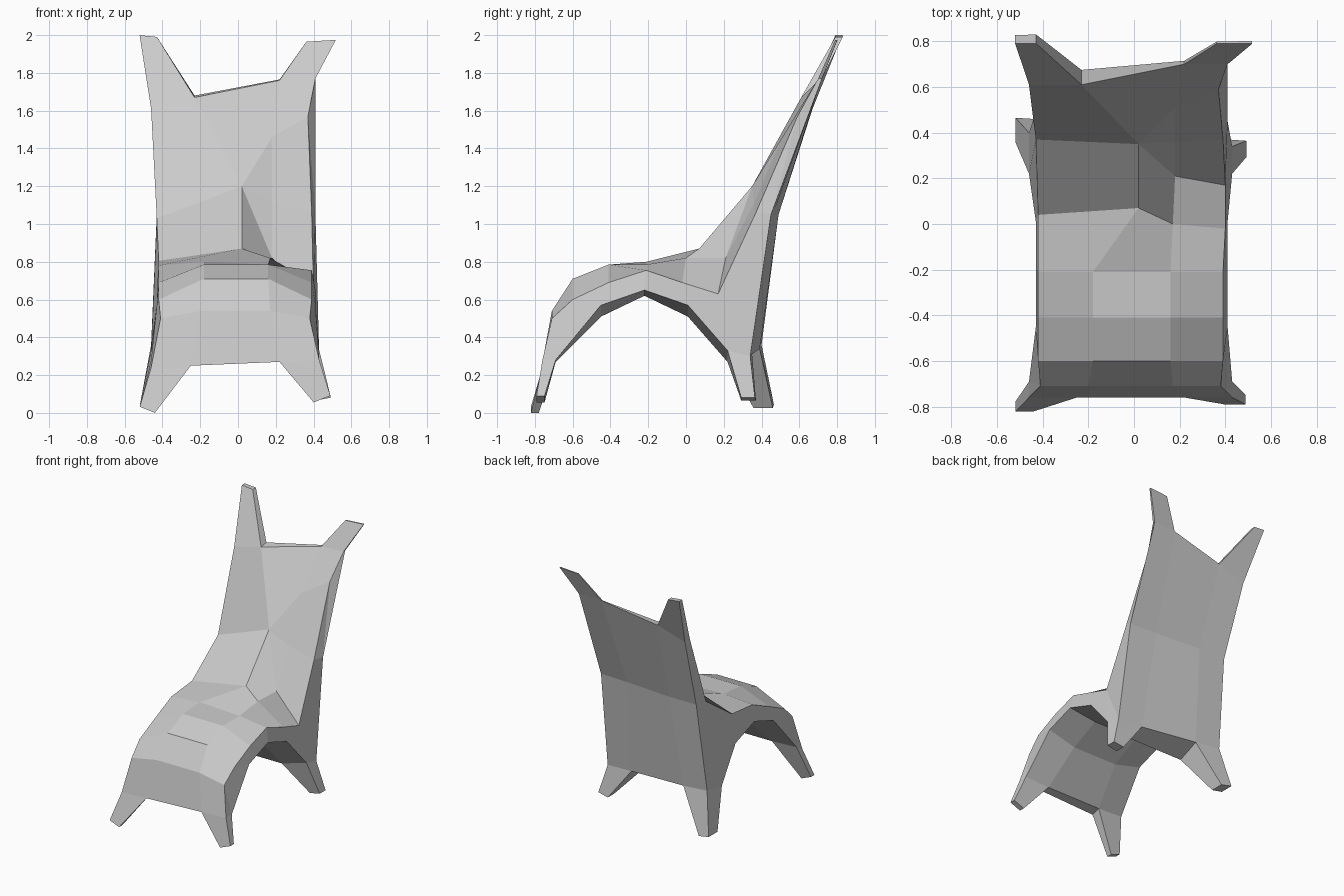
import bpy
import bmesh
from mathutils import Vector

default_cube = bpy.data.objects.get("Cube")
if default_cube:
    bpy.data.objects.remove(default_cube, do_unlink=True)

bm = bmesh.new()
vertex_cache = {}


def point(x, y, z):
    """Return the vertex at a position, sharing it when it already exists."""
    key = (round(x, 4), round(y, 4), round(z, 4))
    if key not in vertex_cache:
        vertex_cache[key] = bm.verts.new(key)
    return vertex_cache[key]


def panel(*corners):
    """Make one facet, skipping corners that coincide."""
    distinct = list(dict.fromkeys(corners))
    return bm.faces.new(distinct) if len(distinct) > 2 else None


def row(xs, ys, zs):
    """Four vertices running across the chair from -x to +x."""
    return [point(x, y, z) for x, y, z in zip(xs, ys, zs)]


def arch(xs, y, edge, middle):
    """A row at constant depth with its own edge and middle heights."""
    return row(xs, [y] * 4, (edge, middle, middle, edge))


def bridge(first, second, columns=range(3)):
    """Fill the strip between two rows."""
    for c in columns:
        panel(first[c], first[c + 1], second[c + 1], second[c])


def limb(first, second, column, tip, taper, tilt):
    """Draw a tapering leg or horn out of one cell between two rows."""
    base = [first[column], first[column + 1],
            second[column + 1], second[column]]
    center = sum((v.co for v in base), Vector()) / len(base)
    end = []
    for v in base:
        offset = v.co - center
        across = offset.x * taper
        end.append(point(tip[0] + across, tip[1] + offset.y * 0.6,
                         tip[2] + across * tilt))
    for i in range(len(base)):
        j = (i + 1) % len(base)
        panel(base[i], base[j], end[j], end[i])
    panel(*end)


# Column positions across the chair
seat_x = (-0.42, -0.18, 0.16, 0.39)
knee_x = (-0.41, -0.2, 0.17, 0.38)
hem_x = (-0.46, -0.25, 0.22, 0.43)
under_x = (-0.43, -0.2, 0.18, 0.41)

# Upper skin: front apron and seat
front_hem = row(hem_x, [-0.76] * 4, (0.24, 0.25, 0.27, 0.28))
knee = arch(knee_x, -0.71, 0.5, 0.54)
seat_front = arch(seat_x, -0.6, 0.6, 0.71)
seat_middle = arch(seat_x, -0.41, 0.69, 0.785)
seat_crest = row(seat_x, [-0.21] * 4, (0.78, 0.8, 0.785, 0.755))
lap = row((-0.42, 0.02, 0.17, 0.4), (0.04, 0.07, 0, -0.02),
          (0.805, 0.87, 0.82, 0.69))

# Upper skin: sculpted backrest, folded more finely on the +x half
waist = row((-0.43, 0.02, 0.18, 0.4), (0.37, 0.35, 0.21, 0.17),
            (1.03, 1.2, 0.82, 0.63))
lower_fold = waist[:2] + [point(0.18, 0.36, 1.11), point(0.39, 0.37, 1.06)]
upper_fold = waist[:2] + [point(0.18, 0.51, 1.46), point(0.37, 0.59, 1.57)]
crown_x = (-0.46, -0.23, 0.22, 0.41)
crown = row(crown_x, (0.61, 0.61, 0.7, 0.7), (1.61, 1.67, 1.76, 1.77))

# Lower skin: vaulted underside
under_hem = arch(hem_x, -0.69, 0.28, 0.27)
under_front = arch(under_x, -0.45, 0.57, 0.51)
under_crest = arch(under_x, -0.22, 0.65, 0.62)
under_back = arch(under_x, 0.01, 0.57, 0.51)
back_inner_hem = arch(hem_x, 0.22, 0.33, 0.27)

# Lower skin: rear of the backrest
back_hem = row(hem_x, (0.4, 0.39, 0.35, 0.34), (0.36, 0.34, 0.31, 0.3))
back_middle = row(under_x, (0.49, 0.49, 0.46, 0.45), [1.05] * 4)
back_crown = row(crown_x, (0.67, 0.675, 0.715, 0.72),
                 (1.61, 1.68, 1.765, 1.77))

upper = [front_hem, knee, seat_front, seat_middle, seat_crest,
         lap, waist, lower_fold, upper_fold, crown]
underside = [under_hem, under_front, under_crest, under_back, back_inner_hem]
rear = [back_hem, back_middle, back_crown]
for skin in (upper, underside, rear):
    for first, second in zip(skin, skin[1:]):
        bridge(first, second)

# Side walls joining both skins
wall = [(front_hem, under_hem), (knee, under_hem),
        (seat_front, under_front), (seat_middle, under_front),
        (seat_crest, under_crest), (lap, under_back),
        (waist, back_inner_hem), (waist, back_hem),
        (lower_fold, back_middle), (upper_fold, back_middle),
        (crown, back_crown)]
for side in (0, -1):
    for (top_a, low_a), (top_b, low_b) in zip(wall, wall[1:]):
        panel(top_a[side], top_b[side], low_b[side], low_a[side])

# Narrow hems between the limbs
openings = [(front_hem, under_hem), (back_inner_hem, back_hem),
            (crown, back_crown)]
for first, second in openings:
    bridge(first, second, [1])

# Front legs, back legs and backrest horns
front_cell, back_cell, top_cell = openings
limb(*front_cell, 0, (-0.48, -0.8, 0.016), 0.38, -0.4)
limb(*front_cell, 2, (0.445, -0.77, 0.073), 0.42, 0.4)
limb(*back_cell, 0, (-0.475, 0.41, 0.035), 0.42, -0.2)
limb(*back_cell, 2, (0.45, 0.33, 0.073), 0.4, 0.2)
limb(*top_cell, 0, (-0.475, 0.81, 1.995), 0.4, -0.1)
limb(*top_cell, 2, (0.44, 0.795, 1.97), 0.82, 0.06)

bmesh.ops.recalc_face_normals(bm, faces=bm.faces)

# Plain grey finish
grey = bpy.data.materials.new("plain_grey")
grey.use_nodes = True
colour = (0.6, 0.6, 0.6, 1)
grey.diffuse_color = colour
for node in grey.node_tree.nodes:
    if node.type == "BSDF_PRINCIPLED":
        node.inputs["Base Color"].default_value = colour

mesh = bpy.data.meshes.new("lounge_chair")
bm.to_mesh(mesh)
bm.free()
mesh.materials.append(grey)
chair = bpy.data.objects.new("lounge_chair", mesh)
bpy.context.collection.objects.link(chair)
